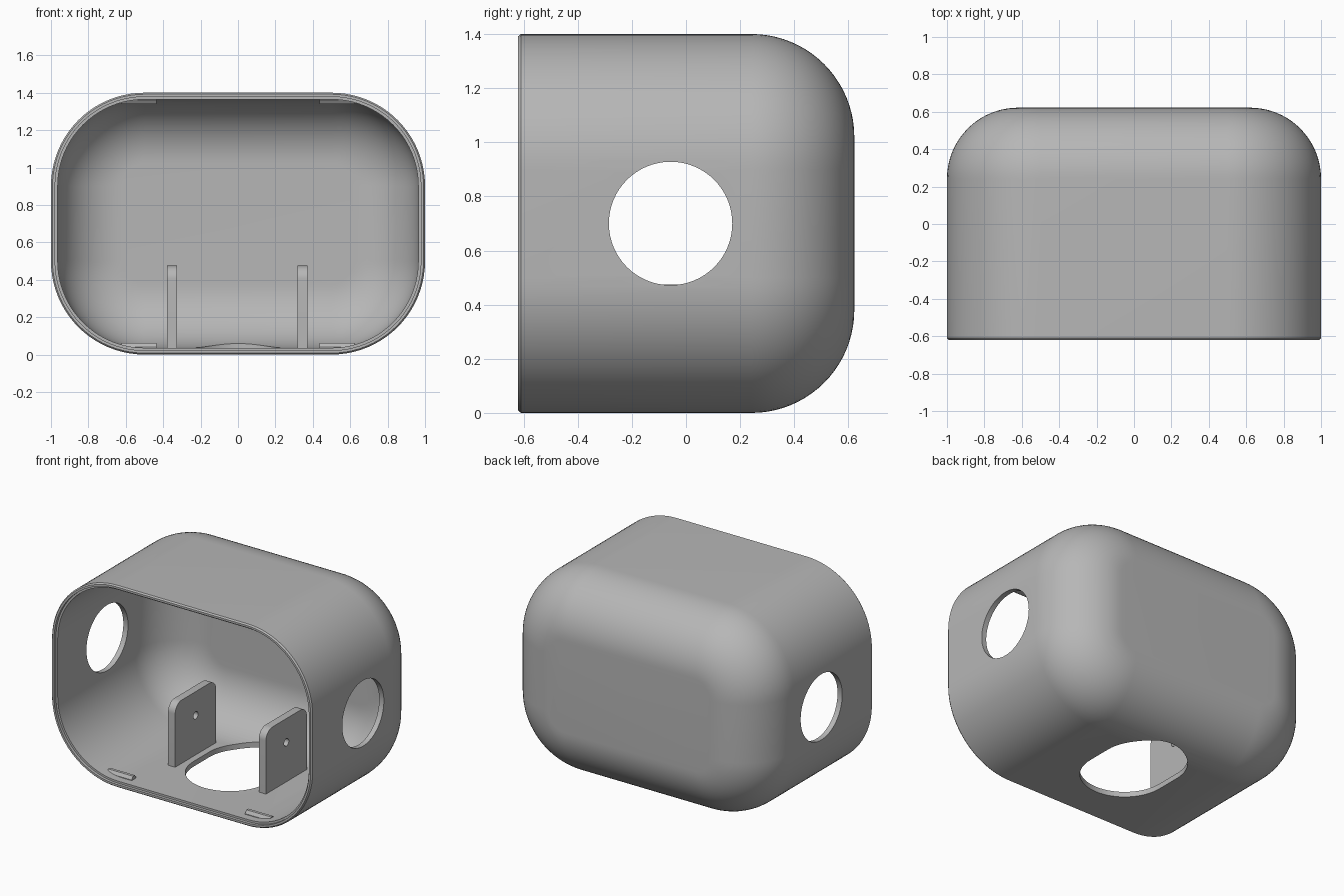
import bpy, bmesh, math
from mathutils import Matrix, Vector

cube = bpy.data.objects.get("Cube")
if cube:
    bpy.data.objects.remove(cube, do_unlink=True)

HALF_X, HALF_Z, MID_Z = 1.0, 0.7, 0.7
FRONT, BACK = -0.62, 0.622
CORNER, FILLET, WALL = 0.5, 0.38, 0.036
STEPS = 20

grey = bpy.data.materials.new("plain grey")
grey.use_nodes = True
grey.diffuse_color = (0.47, 0.47, 0.47, 1)
grey.node_tree.nodes["Principled BSDF"].inputs["Base Color"].default_value = grey.diffuse_color


def make(name, bm):
    bmesh.ops.recalc_face_normals(bm, faces=bm.faces)
    mesh = bpy.data.meshes.new(name)
    bm.to_mesh(mesh)
    bm.free()
    mesh.materials.append(grey)
    ob = bpy.data.objects.new(name, mesh)
    bpy.context.collection.objects.link(ob)
    return ob


def prism(name, points, depth):
    """Extrude a closed outline of 3D points along the vector depth."""
    bm = bmesh.new()
    face = bm.faces.new([bm.verts.new(p) for p in points])
    ext = bmesh.ops.extrude_face_region(bm, geom=[face])["geom"]
    moved = [v for v in ext if isinstance(v, bmesh.types.BMVert)]
    bmesh.ops.translate(bm, verts=moved, vec=depth)
    # extrusion keeps the first cap as well, giving a closed solid
    return make(name, bm)


def arc(cx, cy, r, start, end, n):
    return [(cx + r * math.cos(math.radians(start + (end - start) * i / n)),
             cy + r * math.sin(math.radians(start + (end - start) * i / n)))
            for i in range(n + 1)]


def cut(ob, cutters):
    for c in cutters:
        c.hide_render = True
        mod = ob.modifiers.new("cut", 'BOOLEAN')
        mod.operation, mod.solver, mod.object = 'DIFFERENCE', 'EXACT', c
        bpy.context.view_layer.update()
        deps = bpy.context.evaluated_depsgraph_get()
        mesh = bpy.data.meshes.new_from_object(ob.evaluated_get(deps))
        ob.modifiers.clear()
        ob.data = mesh
        bpy.data.objects.remove(c, do_unlink=True)


def smooth(ob):
    bpy.ops.object.select_all(action='DESELECT')
    ob.select_set(True)
    bpy.context.view_layer.objects.active = ob
    bpy.ops.object.shade_smooth_by_angle(angle=math.radians(25))


def section(inset, y):
    """Rounded rectangle inset from the outer wall, standing at depth y."""
    r = CORNER - inset
    pts = []
    for k, (sx, sz) in enumerate([(1, 1), (-1, 1), (-1, -1), (1, -1)]):
        cx, cz = sx * (HALF_X - CORNER), MID_Z + sz * (HALF_Z - CORNER)
        pts += [(x, y, z) for x, z in arc(cx, cz, r, 90 * k, 90 * k + 90, STEPS)]
    return pts


def rounded_back(inset):
    """Insets and depths that sweep round the back edge of one skin."""
    r = FILLET - inset
    return [(FILLET - x, y) for x, y in arc(0, BACK - FILLET, r, 0, 90, STEPS)]


# Hollow shell with a stepped front rim
inner = list(reversed(rounded_back(WALL)))
rim = [(WALL, FRONT + 0.02), (0.022, FRONT + 0.02), (0.022, FRONT),
       (0.008, FRONT), (0, FRONT + 0.01)]
bm = bmesh.new()
rings = [[bm.verts.new(p) for p in section(d, y)]
         for d, y in inner + rim + rounded_back(0)]
for a, b in zip(rings, rings[1:]):
    for i in range(len(a)):
        j = (i + 1) % len(a)
        bm.faces.new((a[i], a[j], b[j], b[i]))
bm.faces.new(rings[0])
bm.faces.new(rings[-1])
shell = make("shell", bm)

# Round side openings and the slot through the floor
side = [(-1.2, y, z) for y, z in arc(-0.057, 0.7, 0.228, 0, 360, 64)[:-1]]
slot = arc(0, 0.085, 0.28, 0, 180, 32) + arc(0, -0.09, 0.28, 180, 360, 32)
cut(shell, [prism("side_cutter", side, Vector((2.4, 0, 0))),
            prism("floor_cutter", [(x, y, -0.1) for x, y in slot], Vector((0, 0, 0.4)))])
smooth(shell)

# Pair of upright lugs with a pin hole
R = 0.07
for name, x in (("right_lug", 0.345), ("left_lug", -0.352)):
    outline = ([(-0.225, 0.02), (0.225, 0.02)]
               + arc(0.225 - R, 0.475 - R, R, 0, 90, 10)
               + arc(-0.225 + R, 0.475 - R, R, 90, 180, 10))
    lug = prism(name, [(x - 0.027, y, z) for y, z in outline], Vector((0.054, 0, 0)))
    pin = [(x - 0.1, y, z) for y, z in arc(0, 0.31, 0.026, 0, 360, 24)[:-1]]
    cut(lug, [prism("pin_cutter", pin, Vector((0.2, 0, 0)))])
    smooth(lug)

# Four snap ridges just inside the opening, on floor and ceiling
for level, up in (("floor", 1), ("ceiling", -1)):
    for word, s in (("right", 1), ("left", -1)):
        base = 0.02 if up > 0 else 2 * MID_Z - 0.02
        profile = [(-0.545, 0), (-0.545, 0.02), (-0.53, 0.041),
                   (-0.51, 0.041), (-0.495, 0.02), (-0.495, 0)]
        prism(f"{level}_ridge_{word}",
              [(s * 0.435, y, base + up * h) for y, h in profile],
              Vector((s * 0.19, 0, 0)))
